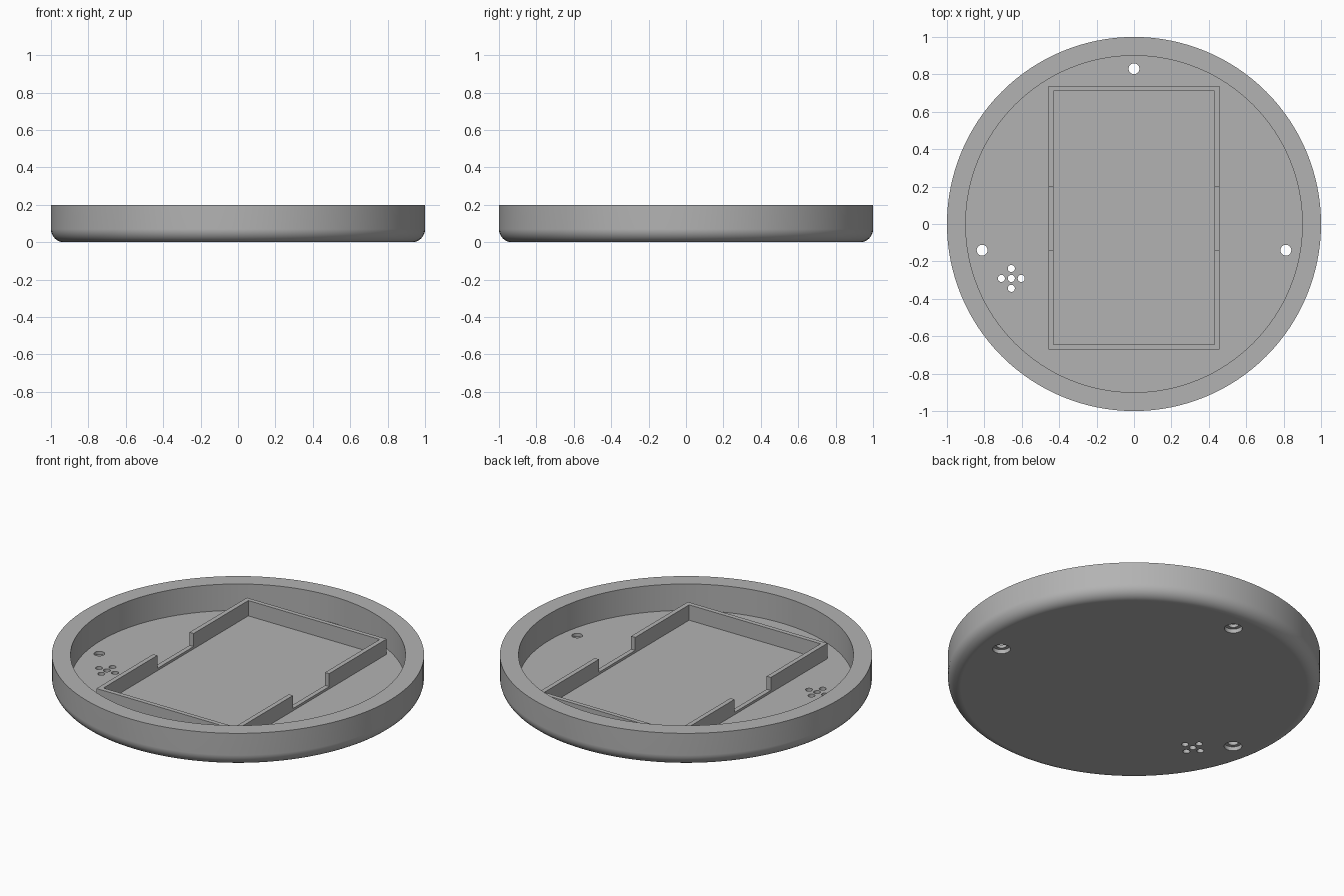
import bpy, bmesh
from math import radians, sin, cos, pi

if "Cube" in bpy.data.objects:
    bpy.data.objects.remove(bpy.data.objects["Cube"], do_unlink=True)

HEIGHT, FLOOR, FRAME_TOP, SILL = 0.2, 0.043, 0.134, 0.057
FILLET = 0.07

grey = bpy.data.materials.new("plain grey")
grey.use_nodes = True
colour = (0.45, 0.45, 0.45, 1)
grey.diffuse_color = colour
grey.node_tree.nodes["Principled BSDF"].inputs["Base Color"].default_value = colour


def add_object(name, bm):
    bmesh.ops.recalc_face_normals(bm, faces=bm.faces)
    mesh = bpy.data.meshes.new(name)
    bm.to_mesh(mesh)
    bm.free()
    mesh.materials.append(grey)
    obj = bpy.data.objects.new(name, mesh)
    bpy.context.collection.objects.link(obj)
    return obj


def lathe(name, profile, segments, x=0, y=0):
    """Closed solid of revolution; the profile runs from axis to axis."""
    bm = bmesh.new()
    rings = []
    for r, z in profile:
        rings.append([bm.verts.new((x + r * cos(2 * pi * i / segments),
                                    y + r * sin(2 * pi * i / segments), z))
                      for i in range(segments)])
    for a, b in zip(rings, rings[1:]):
        for i in range(segments):
            j = (i + 1) % segments
            bm.faces.new((a[i], a[j], b[j], b[i]))
    bm.faces.new(rings[0])
    bm.faces.new(rings[-1])
    return add_object(name, bm)


def box(name, low, high):
    bm = bmesh.new()
    bmesh.ops.create_cube(bm, size=1)
    for v in bm.verts:
        v.co = [h if c > 0 else l for c, l, h in zip(v.co, low, high)]
    return add_object(name, bm)


def cut(target, cutters):
    """Subtract each cutter, then discard it."""
    bpy.ops.object.select_all(action='DESELECT')
    bpy.context.view_layer.objects.active = target
    target.select_set(True)
    for cutter in cutters:
        cutter.hide_render = True
        mod = target.modifiers.new("cut", 'BOOLEAN')
        mod.operation, mod.solver, mod.object = 'DIFFERENCE', 'EXACT', cutter
        bpy.ops.object.modifier_apply(modifier=mod.name)
        bpy.data.objects.remove(cutter, do_unlink=True)


# Round tray with a filleted lower edge and a deep flat recess
steps = 8
fillet = [(1 - FILLET + FILLET * sin(a), FILLET - FILLET * cos(a))
          for a in (pi / 2 * i / steps for i in range(steps + 1))]
tray = lathe("round_tray", fillet + [(1, HEIGHT), (0.9, HEIGHT), (0.9, FLOOR)], 128)

# Three counterbored screw holes and a cross of five small vents
holes = []
for x, y in ((0, 0.83), (-0.812, -0.14), (0.812, -0.14)):
    bore = [(0.048, -0.02), (0.048, 0.024), (0.029, 0.024), (0.029, 0.1)]
    holes.append(lathe("screw_hole_cutter", bore, 32, x, y))
for dx, dy in ((0, 0), (1, 0), (-1, 0), (0, 1), (0, -1)):
    holes.append(lathe("vent_cutter", [(0.019, -0.02), (0.019, 0.1)], 24,
                       -0.656 + dx * 0.053, -0.291 + dy * 0.053))
cut(tray, holes)
bpy.ops.object.shade_smooth_by_angle(angle=radians(30))
tray.modifiers.new("even_shading", 'WEIGHTED_NORMAL').keep_sharp = True

# Rectangular holder frame with a notch in each long side
frame = box("holder_frame", (-0.458, -0.672, FLOOR - 0.005), (0.458, 0.738, FRAME_TOP))
cut(frame, [
    box("frame_opening_cutter", (-0.431, -0.645, 0), (0.431, 0.712, 0.3)),
    box("frame_notch_cutter", (-0.6, -0.14, SILL), (0.6, 0.2, 0.3)),
])
